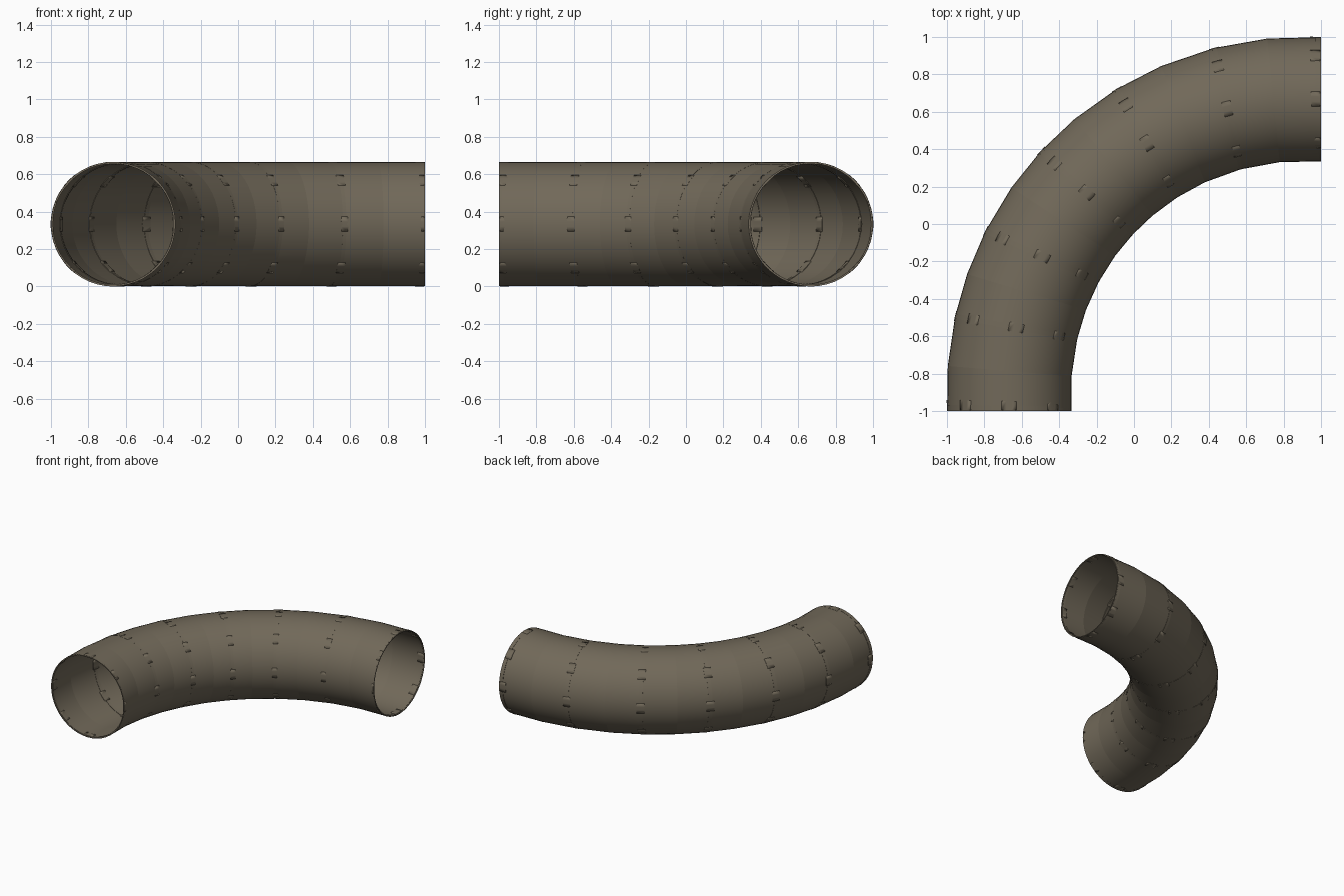
import bpy, bmesh, math

if "Cube" in bpy.data.objects:
    bpy.data.objects.remove(bpy.data.objects["Cube"])

mat = bpy.data.materials.new("taupe_metal")
mat.diffuse_color = (0.165, 0.14, 0.10, 1)
mat.use_nodes = True
mat.node_tree.nodes["Principled BSDF"].inputs["Base Color"].default_value = mat.diffuse_color

SIDES = 48
RADIUS = 0.332
WALL = 0.006
STATIONS = [0, 7.3, 15.3, 22, 29, 36.3, 43, 49.6, 57, 64.3, 72.8, 81.3, 90]


def bend_point(deg, r, phi):
    """Point on the pipe: bend angle, tube radius, angle round the tube."""
    a = math.radians(deg)
    bend = 1.667 + 0.045 * math.sin(2 * a)
    tilt = 0.09 * math.sin(4 * a)
    out = (-math.cos(a), math.sin(a))
    tan = (math.sin(a), math.cos(a))
    q = r * math.cos(phi)
    n, t = q * math.cos(tilt), -q * math.sin(tilt)
    return (1 + (bend + n) * out[0] + t * tan[0],
            -1 + (bend + n) * out[1] + t * tan[1],
            0.333 + r * math.sin(phi))


def sweep(bm, angles, r_out, r_in, phi0=0.0, phi1=None):
    """Closed shell along the bend; a whole tube when phi1 is None."""
    full = phi1 is None
    n = SIDES if full else 3
    span = 2 * math.pi if full else phi1 - phi0
    cols = n if full else n + 1
    grids = []
    for r in (r_out, r_in):
        grids.append([[bm.verts.new(bend_point(a, r, phi0 + span * j / n))
                       for j in range(cols)] for a in angles])
    o, i = grids
    last = len(angles) - 1
    for k in range(last):
        for j in range(n):
            m = (j + 1) % cols
            bm.faces.new((o[k][j], o[k + 1][j], o[k + 1][m], o[k][m]))
            bm.faces.new((i[k][j], i[k][m], i[k + 1][m], i[k + 1][j]))
        if not full:
            for j in (0, n):
                bm.faces.new((o[k][j], o[k + 1][j], i[k + 1][j], i[k][j]))
    for k in (0, last):
        for j in range(n):
            m = (j + 1) % cols
            bm.faces.new((o[k][j], o[k][m], i[k][m], i[k][j]))
    # keep the bend faceted lengthwise and smooth round the tube
    for g in grids:
        for row in g:
            for j in range(n):
                e = bm.edges.get((row[j], row[(j + 1) % cols]))
                if e:
                    e.smooth = False


def finish(bm, name):
    bmesh.ops.recalc_face_normals(bm, faces=bm.faces)
    for f in bm.faces:
        f.smooth = True
    me = bpy.data.meshes.new(name)
    bm.to_mesh(me)
    bm.free()
    me.materials.append(mat)
    bpy.context.collection.objects.link(bpy.data.objects.new(name, me))


# Thin-walled curved pipe
bm = bmesh.new()
sweep(bm, STATIONS, RADIUS, RADIUS - WALL)
finish(bm, "pipe_bend")

# Nearly flush joint rings with eight small pads, at every second station
for num, s in enumerate(STATIONS[::2]):
    c = min(max(s, 0.6), 89.4)
    bm = bmesh.new()
    sweep(bm, [c - 0.4, c + 0.4], RADIUS + 0.0008, RADIUS - WALL - 0.003)
    finish(bm, "joint_ring_%d" % (num + 1))
    c = min(max(s, 1.0), 89.0)
    bm = bmesh.new()
    for p in range(8):
        mid = p * math.pi / 4
        sweep(bm, [c - 0.8, c + 0.8], RADIUS + 0.001,
              RADIUS - WALL - 0.005, mid - 0.12, mid + 0.12)
    finish(bm, "joint_pads_%d" % (num + 1))
